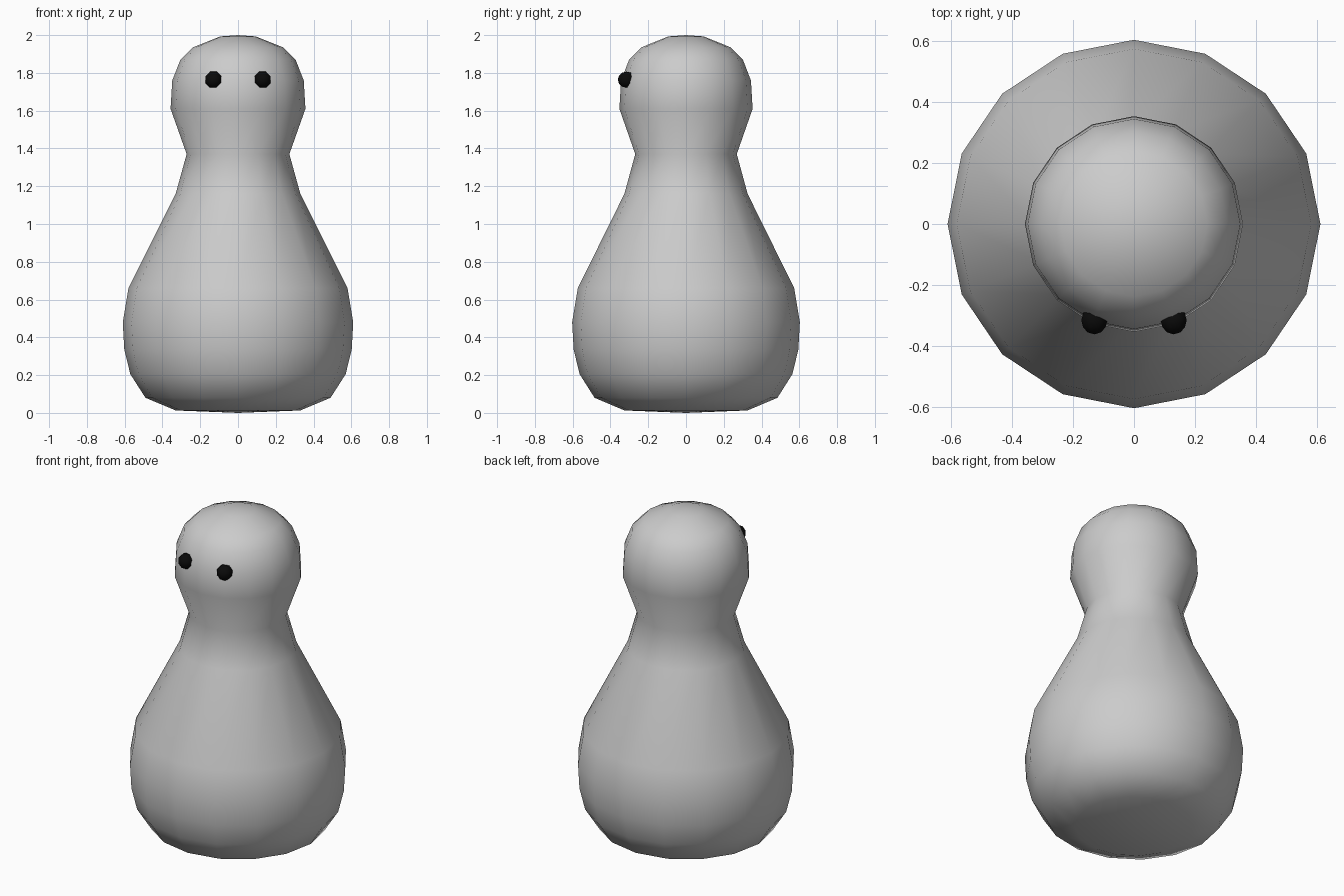
import bpy, bmesh
from math import cos, sin, pi, radians
from mathutils import Matrix

if "Cube" in bpy.data.objects:
    bpy.data.objects.remove(bpy.data.objects["Cube"])

SIDES = 16
# lathe profile: radius, height
PROFILE = [(0.33, 0.013), (0.49, 0.08), (0.57, 0.205), (0.602, 0.335), (0.61, 0.48),
           (0.58, 0.66), (0.33, 1.16), (0.272, 1.37), (0.357, 1.61), (0.348, 1.76),
           (0.305, 1.87), (0.24, 1.935), (0.095, 1.993)]


def finish(bm, name):
    bmesh.ops.recalc_face_normals(bm, faces=bm.faces)
    for f in bm.faces:
        f.smooth = True
    mesh = bpy.data.meshes.new(name)
    bm.to_mesh(mesh)
    bm.free()
    obj = bpy.data.objects.new(name, mesh)
    bpy.context.collection.objects.link(obj)
    return obj


# body and head: one lathed shell, very slightly shallower than wide
bm = bmesh.new()
rings = [[bm.verts.new((r * cos(2 * pi * i / SIDES), 0.988 * r * sin(2 * pi * i / SIDES), z))
          for i in range(SIDES)] for r, z in PROFILE]
bottom, top = bm.verts.new((0, 0, 0)), bm.verts.new((0, 0, 2))
for i in range(SIDES):
    j = (i + 1) % SIDES
    for a, b in zip(rings, rings[1:]):
        bm.faces.new((a[i], a[j], b[j], b[i]))
    bm.faces.new((bottom, rings[0][j], rings[0][i]))
    bm.faces.new((top, rings[-1][i], rings[-1][j]))
finish(bm, "body")

# eyes: small black low-poly beads
black = bpy.data.materials.new("eye_black")
black.diffuse_color = (0.003, 0.003, 0.003, 1)
black.use_nodes = True
black.node_tree.nodes["Principled BSDF"].inputs["Base Color"].default_value = black.diffuse_color
for side, name in ((-1, "eye_left"), (1, "eye_right")):
    bm = bmesh.new()
    bmesh.ops.create_uvsphere(bm, u_segments=8, v_segments=6, radius=0.046,
                              matrix=Matrix.Translation((side * 0.13, -0.315, 1.764))
                              @ Matrix.Rotation(radians(22.5), 4, 'Y')
                              @ Matrix.Rotation(radians(90), 4, 'X'))
    finish(bm, name).data.materials.append(black)
